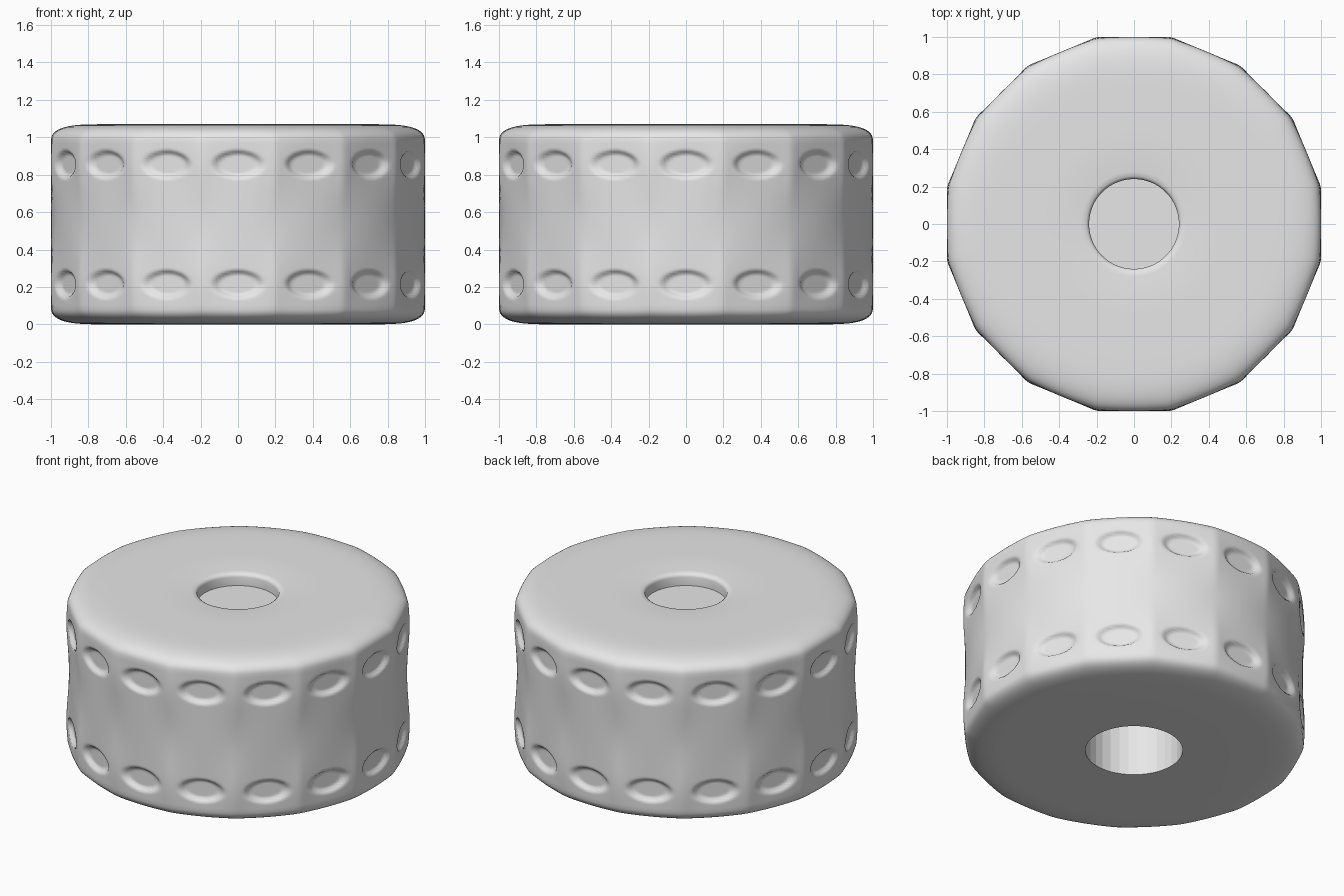
import bpy, bmesh
from math import pi, sin, cos, tan, hypot, exp, radians

cube = bpy.data.objects.get("Cube")
if cube:
    bpy.data.objects.remove(cube, do_unlink=True)

HEIGHT = 1.07
SECTORS = 16                 # grip facets around the rim
COLUMNS = SECTORS * 24
RINGS = (0.215, 0.855)       # heights of the two dimple rows
HOLE, BORE = 0.24, 0.288

grey = bpy.data.materials.new("plain grey")
grey.use_nodes = True
grey.diffuse_color = (0.8, 0.8, 0.8, 1)
grey.node_tree.nodes["Principled BSDF"].inputs["Base Color"].default_value = grey.diffuse_color


def finish(name, bm):
    mesh = bpy.data.meshes.new(name)
    bm.to_mesh(mesh)
    bm.free()
    mesh.materials.append(grey)
    obj = bpy.data.objects.new(name, mesh)
    bpy.context.collection.objects.link(obj)
    return obj


def smoothstep(t):
    t = max(0, min(1, t))
    return t * t * (3 - 2 * t)


def side_radius(angle, z):
    """Round wall that swells to a soft polygon, with oval dimples, at each row."""
    step = 2 * pi / SECTORS
    phi = (angle + step / 2) % step - step / 2
    facet = min(1 / cos(phi), 1.0175)
    radius = 1
    for ring in RINGS:
        dz = z - ring
        radius += (facet - 1) * exp(-(dz / 0.2) ** 2)
        rho = hypot(tan(phi) / 0.145, dz / 0.077)
        radius -= 0.025 * smoothstep((1 - rho) / 0.3)
    return radius


# Half profile: rounded shoulder from the flat face to the wall
shoulder = []
for i in range(17):
    a = pi / 2 * (1 - i / 16)
    shoulder.append((0.72 + 0.28 * cos(a) ** (2 / 3), HEIGHT - 0.1 * (1 - sin(a) ** (2 / 3))))

# Full profile: shallow top recess, shoulder, wall, shoulder, bore edge
recess = [(HOLE, 0.99), (HOLE, 1.045), (HOLE + 0.004, 1.058), (HOLE + 0.015, 1.066),
          (HOLE + 0.04, HEIGHT), (0.5, HEIGHT)]
rows = 72
wall = [(1, 0.97 - 0.87 * i / rows) for i in range(1, rows)]
base = [(r, HEIGHT - z) for r, z in reversed(shoulder)]
profile = recess + shoulder + wall + base + [(0.5, 0), (BORE, 0)]

# Body
bm = bmesh.new()
loops = []
for r, z in profile:
    loop = []
    for c in range(COLUMNS):
        a = 2 * pi * c / COLUMNS
        rr = r * (1 + (side_radius(a, z) - 1) * r ** 8)
        loop.append(bm.verts.new((rr * cos(a), rr * sin(a), z)))
    loops.append(loop)
for upper, lower in zip(loops, loops[1:]):
    for c in range(COLUMNS):
        d = (c + 1) % COLUMNS
        bm.faces.new((upper[c], lower[c], lower[d], upper[d]))
bm.faces.new(loops[0])       # recess floor
body = finish("knob_body", bm)

bpy.ops.object.select_all(action="DESELECT")
body.select_set(True)
bpy.context.view_layer.objects.active = body
bpy.ops.object.shade_smooth_by_angle(angle=radians(62))

# Faceted blind bore, open at the bottom
bm = bmesh.new()
depth = 0.85
bmesh.ops.create_cone(bm, cap_ends=True, segments=32, radius1=BORE + 0.002,
                      radius2=BORE + 0.002, depth=depth)
bmesh.ops.translate(bm, verts=bm.verts, vec=(0, 0, depth / 2))
opening = [f for f in bm.faces if f.normal.z < -0.5]
bmesh.ops.delete(bm, geom=opening, context="FACES_ONLY")
bmesh.ops.reverse_faces(bm, faces=bm.faces)
finish("shaft_bore", bm)
